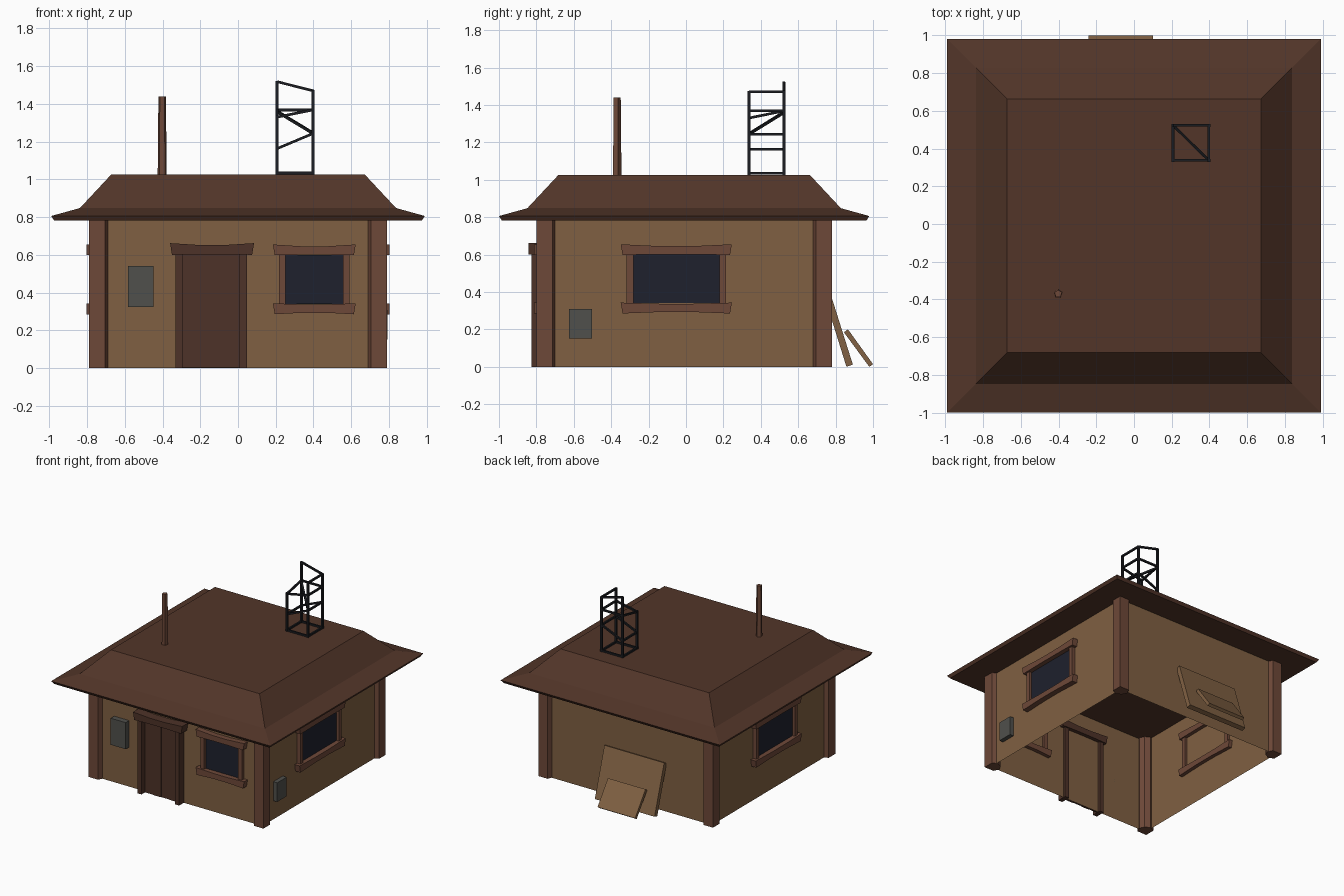
import bpy, bmesh
from mathutils import Vector
from math import cos, sin, tau

if "Cube" in bpy.data.objects:
    bpy.data.objects.remove(bpy.data.objects["Cube"])

YC, W = -0.01, 0.757   # house centre in y, half width of walls


def mat(name, r, g, b):
    m = bpy.data.materials.new(name)
    m.diffuse_color = (r, g, b, 1)
    m.use_nodes = True
    m.node_tree.nodes["Principled BSDF"].inputs["Base Color"].default_value = m.diffuse_color
    return m


ROOF = mat("roof_brown", .085, .036, .022)
WALL = mat("clay", .216, .117, .054)
BEAM = mat("beam_wood", .155, .065, .04)
DOOR = mat("door_wood", .075, .032, .021)
GLASS = mat("dark_glass", .013, .015, .026)
GREY = mat("metal_grey", .08, .08, .072)
IRON = mat("iron", .011, .012, .015)
PLANK = mat("plank_wood", .22, .12, .056)


def loft(name, rings, material, caps=True):
    """Skin a stack of equal-length point rings."""
    bm = bmesh.new()
    vs = [[bm.verts.new(p) for p in r] for r in rings]
    n = len(rings[0])
    for a, b in zip(vs, vs[1:]):
        for i in range(n):
            j = (i + 1) % n
            bm.faces.new((a[i], a[j], b[j], b[i]))
    if caps:
        bm.faces.new(vs[0])
        bm.faces.new(vs[-1])
    bmesh.ops.recalc_face_normals(bm, faces=bm.faces)
    me = bpy.data.meshes.new(name)
    bm.to_mesh(me)
    bm.free()
    me.materials.append(material)
    ob = bpy.data.objects.new(name, me)
    bpy.context.collection.objects.link(ob)
    return ob


def square(h, z, yc=YC):
    return [(x * h, yc + y * h, z) for x, y in ((-1, -1), (1, -1), (1, 1), (-1, 1))]


# Each wall side maps (along, height, outward distance) to the world
SIDES = {
    "front": lambda u, z, d: (u, YC - W - d, z),
    "right": lambda u, z, d: (W + d, u, z),
    "left": lambda u, z, d: (-W - d, u, z),
}


def panel(name, side, outline, d0, d1, material):
    f = SIDES[side]
    return loft(name, [[f(u, z, d) for u, z in outline] for d in (d0, d1)], material)


def board(name, side, u0, u1, z0, z1, d0, d1, material):
    return panel(name, side, [(u0, z0), (u1, z0), (u1, z1), (u0, z1)], d0, d1, material)


def bent_board(name, side, u0, u1, z0, z1, d0, d1, material, sag):
    """Rough lintel or sill whose middle is shifted by sag."""
    a, b = u0 + (u1 - u0) * .35, u0 + (u1 - u0) * .65
    panel(name, side, [(u0 + .01, z0), (a, z0 - sag[0]), (b, z0 - sag[0]), (u1 - .01, z0),
                       (u1, z1), (b, z1 - sag[1]), (a, z1 - sag[1]), (u0, z1)], d0, d1, material)


def window(side, u0, u1):
    p = side + "_window_"
    board(p + "glass", side, u0, u1, .34, .60, .001, .008, GLASS)
    for tag, a, b in (("jamb_a", u0 - .035, u0), ("jamb_b", u1, u1 + .035)):
        board(p + tag, side, a, b, .33, .61, -.02, .03, BEAM)
    bent_board(p + "lintel", side, u0 - .067, u1 + .067, .598, .655, -.03, .045, BEAM, (-.003, .01))
    bent_board(p + "sill", side, u0 - .067, u1 + .067, .285, .343, -.03, .045, BEAM, (-.008, .006))


# Walls (open sheet) and stepped hip roof
loft("walls", [square(W, 0), square(W, .785)], WALL, caps=False)
loft("roof", [square(.975, .782), square(.99, .806), square(.838, .848), square(.672, 1.026)], ROOF)

# Corner posts
CORNER = [(.79, .79), (.705, .79), (.685, .745), (.705, .705), (.745, .685), (.79, .705)]
for sx, tx in ((-1, "left"), (1, "right")):
    for sy, ty in ((-1, "front"), (1, "back")):
        loft(f"{ty}_{tx}_post", [[(sx * x, YC + sy * y, z) for x, y in CORNER]
                                 for z in (0, .785)], BEAM)

# Windows
window("front", .252, .557)
window("right", -.282, .178)
window("left", -.282, .178)

# Door of four planks with frame and header
for i in range(4):
    u = -.293 + i * .0755
    board(f"door_plank_{i + 1}", "front", u, u + .0755, .002, .602, .001, .018 + .004 * (i % 2), DOOR)
board("door_jamb_left", "front", -.33, -.293, 0, .61, -.02, .06, DOOR)
board("door_jamb_right", "front", .009, .047, 0, .61, -.02, .06, DOOR)
bent_board("door_header", "front", -.36, .085, .60, .662, -.03, .075, DOOR, (-.003, .01))

# Utility boxes
board("front_box", "front", -.583, -.447, .323, .54, 0, .045, GREY)
board("right_box", "right", -.625, -.502, .152, .308, 0, .035, GREY)


# Planks leaning on the back wall
def leaning(name, x0, x1, profile):
    loft(name, [[(x, y, z) for y, z in profile] for x in (x0, x1)], PLANK)


leaning("large_leaning_plank", -.34, .20, [(.858, 0), (.892, .012), (.768, .405), (.735, .393)])
leaning("small_leaning_plank", -.24, .10, [(.98, 0), (1.0, .014), (.866, .20), (.844, .185)])

# Five-sided chimney pipe
loft("chimney_pipe", [[(-.402 + r * cos(tau * (i + .25) / 5), -.37 + r * sin(tau * (i + .25) / 5), z)
                       for i in range(5)] for r, z in ((.025, 1.02), (.021, 1.44))], BEAM)


# Broken lattice mast
def bar(name, a, b, t=.008):
    a, b = Vector(a), Vector(b)
    d = (b - a).normalized()
    up = Vector((1, 0, 0)) if abs(d.z) > .9 else Vector((0, 0, 1))
    s = d.cross(up).normalized()
    n = s.cross(d)
    off = [(s + n) * t, (n - s) * t, (-s - n) * t, (s - n) * t]
    loft(name, [[p + o for o in off] for p in (a, b)], IRON)


A, B, C, D = (.207, .337), (.397, .337), (.397, .523), (.207, .523)
for i, (p, top) in enumerate(((A, 1.34), (B, 1.475), (C, 1.475), (D, 1.522))):
    bar(f"mast_leg_{i + 1}", (*p, 1.022), (*p, top))
BRACES = [(A, 1.034, B, 1.034), (B, 1.034, C, 1.034), (C, 1.034, D, 1.034), (D, 1.034, A, 1.034),
          (A, 1.163, B, 1.243), (B, 1.243, C, 1.243), (C, 1.243, D, 1.163), (D, 1.163, A, 1.163),
          (A, 1.33, B, 1.368), (B, 1.368, C, 1.368), (C, 1.368, D, 1.368), (D, 1.368, A, 1.33),
          (B, 1.47, C, 1.47), (C, 1.47, D, 1.518), (D, 1.36, B, 1.245)]
for i, (p, z0, q, z1) in enumerate(BRACES):
    bar(f"mast_brace_{i + 1}", (*p, z0), (*q, z1), .007)
